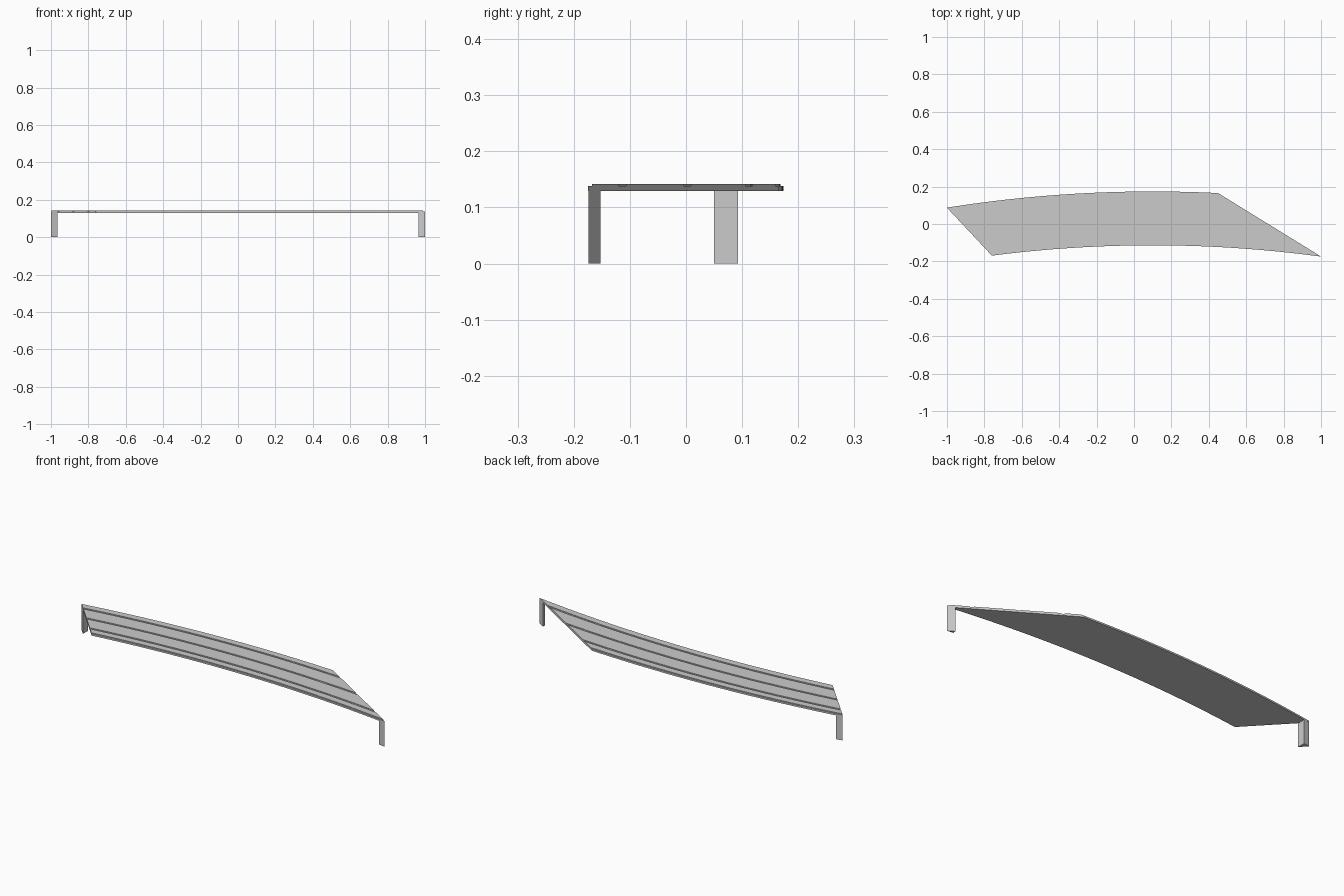
import bpy, bmesh, math

if "Cube" in bpy.data.objects:
    bpy.data.objects.remove(bpy.data.objects["Cube"])

# Plan: concentric arcs about (CX, CY), clipped by two slanted end lines
CX, CY, R_FRONT, WIDTH = 0.10, -6.864, 6.75, 0.288
A, B = (-1.0, 0.087), (-0.76, -0.169)     # left end line
C, D = (1.0, -0.174), (0.45, 0.165)       # right end line
Z0, Z1, DEPTH, HALF_GAP, SEGS = 0.129, 0.1415, 0.0035, 0.0055, 32


def arc_y(x, off):
    r = R_FRONT + off
    return CY + math.sqrt(r * r - (x - CX) ** 2)


def line_x(p, q, y):
    return p[0] + (q[0] - p[0]) * (y - p[1]) / (q[1] - p[1])


def clip(p, q, off):
    x = p[0]
    for _ in range(40):
        x = line_x(p, q, arc_y(x, off))
    return x


def make_object(name, bm):
    bmesh.ops.recalc_face_normals(bm, faces=bm.faces[:])
    me = bpy.data.meshes.new(name)
    bm.to_mesh(me)
    bm.free()
    ob = bpy.data.objects.new(name, me)
    bpy.context.collection.objects.link(ob)
    return ob


# Deck cross-section: raised slats split by shallow grooves, rebated edges
edges = [0, WIDTH / 6, WIDTH / 2, WIDTH * 5 / 6, WIDTH]
profile = [(0, Z0), (0, Z1 - DEPTH)]
for a, b in zip(edges, edges[1:]):
    a, b = a + HALF_GAP, b - HALF_GAP
    profile += [(a, Z1 - DEPTH), (a, Z1), (b, Z1), (b, Z1 - DEPTH)]
profile += [(WIDTH, Z1 - DEPTH), (WIDTH, Z0)]

# Deck lofted along the arcs
bm = bmesh.new()
spans = [(clip(A, B, off), clip(C, D, off)) for off, z in profile]
rings = []
for i in range(SEGS + 1):
    ring = []
    for (off, z), (xa, xb) in zip(profile, spans):
        x = xa + (xb - xa) * i / SEGS
        ring.append(bm.verts.new((x, arc_y(x, off), z)))
    rings.append(ring)
n = len(profile)
for r0, r1 in zip(rings, rings[1:]):
    for j in range(n):
        k = (j + 1) % n
        bm.faces.new((r0[j], r0[k], r1[k], r1[j]))
bm.faces.new(rings[0])
bm.faces.new(rings[-1])
make_object("bench_deck", bm)


# Triangular legs under the two sharp corners
def leg(name, corner, along_end, along_arc):
    bm = bmesh.new()
    tri = bm.faces.new([bm.verts.new((x, y, 0)) for x, y in (corner, along_end, along_arc)])
    up = bmesh.ops.extrude_face_region(bm, geom=[tri])["geom"]
    bmesh.ops.translate(bm, vec=(0, 0, Z0 + 0.001),
                        verts=[v for v in up if isinstance(v, bmesh.types.BMVert)])
    make_object(name, bm)


def end_point(p, q, x):
    return (x, p[1] + (q[1] - p[1]) * (x - p[0]) / (q[0] - p[0]))


LX = 0.965
leg("left_leg", A, end_point(A, B, -LX), (-LX, arc_y(-LX, WIDTH)))
leg("right_leg", C, end_point(C, D, LX), (LX, arc_y(LX, 0)))
